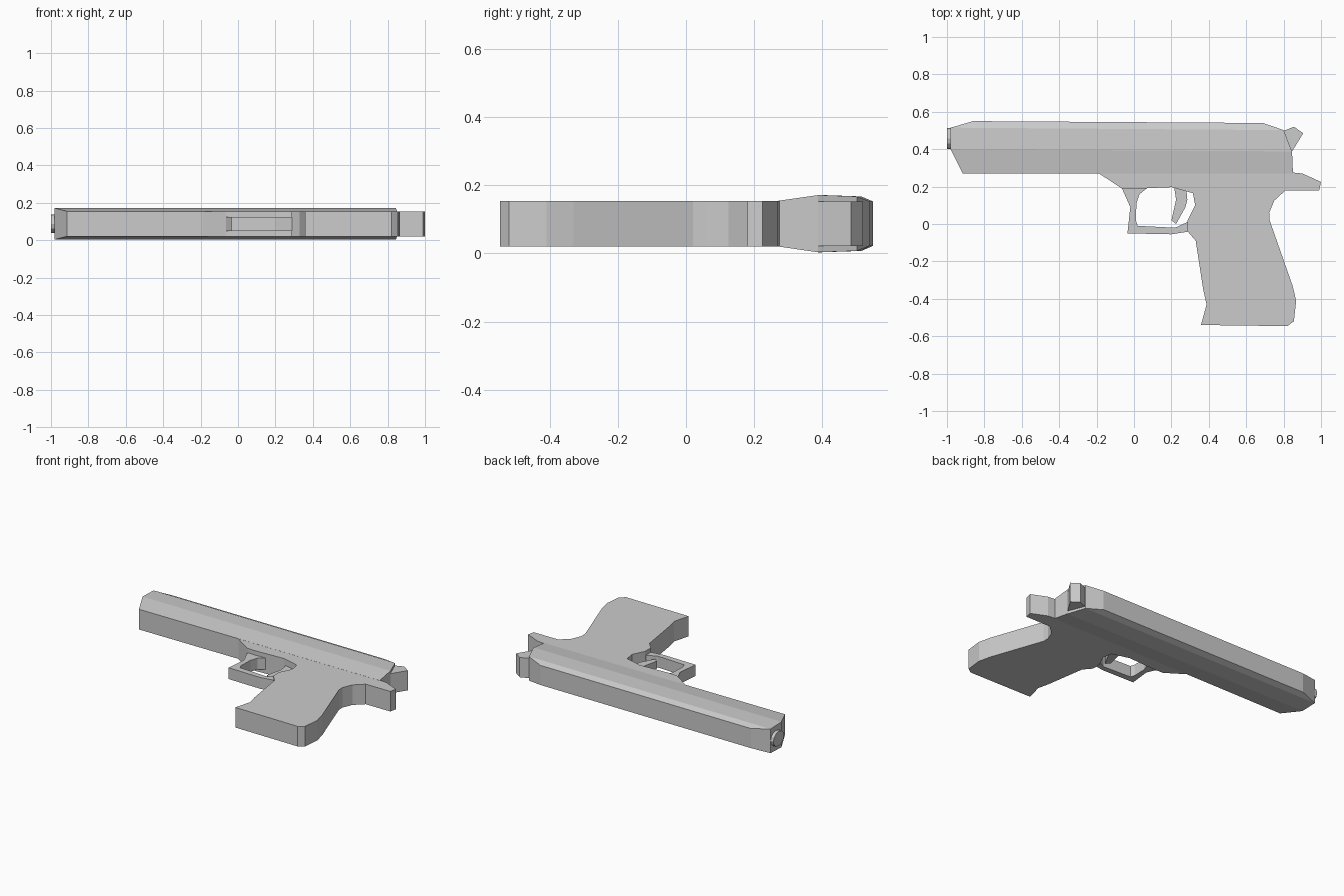
import bpy, bmesh
from math import pi
from mathutils import Matrix

if "Cube" in bpy.data.objects:
    bpy.data.objects.remove(bpy.data.objects["Cube"])

ZC = 0.0875  # mid-plane of the thickness


def finish(name, bm):
    bmesh.ops.recalc_face_normals(bm, faces=bm.faces)
    mesh = bpy.data.meshes.new(name)
    bm.to_mesh(mesh)
    bm.free()
    obj = bpy.data.objects.new(name, mesh)
    bpy.context.collection.objects.link(obj)
    return obj


def plate(name, outline, half):
    """Extrude an x-y outline symmetrically about the mid-plane."""
    bm = bmesh.new()
    face = bm.faces.new([bm.verts.new((x, y, ZC - half)) for x, y in outline])
    new = bmesh.ops.extrude_face_region(bm, geom=[face])["geom"]
    bmesh.ops.translate(bm, vec=(0, 0, 2 * half),
                        verts=[v for v in new if isinstance(v, bmesh.types.BMVert)])
    return finish(name, bm)


# Slide: stacked four-corner rows (front x, front y, rear x, rear y, half width)
rows = [(-0.915, 0.27, 0.85, 0.27, 0.067),
        (-0.98, 0.40, 0.845, 0.388, 0.084),
        (-0.98, 0.515, 0.80, 0.502, 0.080),
        (-0.86, 0.55, 0.69, 0.54, 0.065)]
bm = bmesh.new()
rings = []
for fx, fy, rx, ry, h in rows:
    h_f = h
    rings.append([bm.verts.new(p) for p in (
        (fx, fy, ZC - h_f), (rx, ry, ZC - h), (rx, ry, ZC + h), (fx, fy, ZC + h_f))])
for a, b in zip(rings, rings[1:]):
    for i in range(4):
        j = (i + 1) % 4
        bm.faces.new((a[i], a[j], b[j], b[i]))
bm.faces.new(rings[0])
bm.faces.new(rings[-1])
finish("slide", bm)

# Frame and grip in one profile
plate("frame_and_grip", [
    (-0.19, 0.272), (-0.065, 0.19), (0.0, 0.188), (0.2, 0.197), (0.315, 0.165),
    (0.327, 0.10), (0.287, 0.02), (0.287, -0.04), (0.33, -0.09), (0.37, -0.35),
    (0.388, -0.43), (0.358, -0.54), (0.82, -0.546), (0.855, -0.52), (0.867, -0.41),
    (0.848, -0.33), (0.725, 0.02), (0.723, 0.06), (0.75, 0.125), (0.81, 0.18),
    (0.99, 0.18), (1.0, 0.225), (0.90, 0.27), (0.85, 0.275)], 0.0665)

# Hammer
plate("hammer", [(0.78, 0.40), (0.845, 0.388), (0.905, 0.485), (0.855, 0.52),
                 (0.80, 0.498), (0.77, 0.48)], 0.0655)

# Trigger guard loop and trigger, both thinner than the frame
plate("trigger_guard", [
    (-0.065, 0.192), (-0.02, 0.09), (-0.035, -0.05), (0.2, -0.055), (0.295, -0.04),
    (0.295, 0.015), (0.22, -0.02), (0.02, -0.01), (0.01, 0.02), (0.013, 0.11),
    (0.03, 0.16), (0.07, 0.192)], 0.0375)
plate("trigger", [(0.215, 0.197), (0.225, 0.13), (0.2, 0.02), (0.225, 0.0),
                  (0.275, 0.09), (0.285, 0.13), (0.28, 0.185)], 0.025)

# Barrel tip
bm = bmesh.new()
bmesh.ops.create_cone(bm, cap_ends=True, segments=12, radius1=0.056, radius2=0.056, depth=0.06,
                      matrix=Matrix.Translation((-0.97, 0.458, ZC))
                      @ Matrix.Diagonal((1, 1, 0.87, 1))
                      @ Matrix.Rotation(pi / 2, 4, 'Y'))
finish("barrel_tip", bm)
